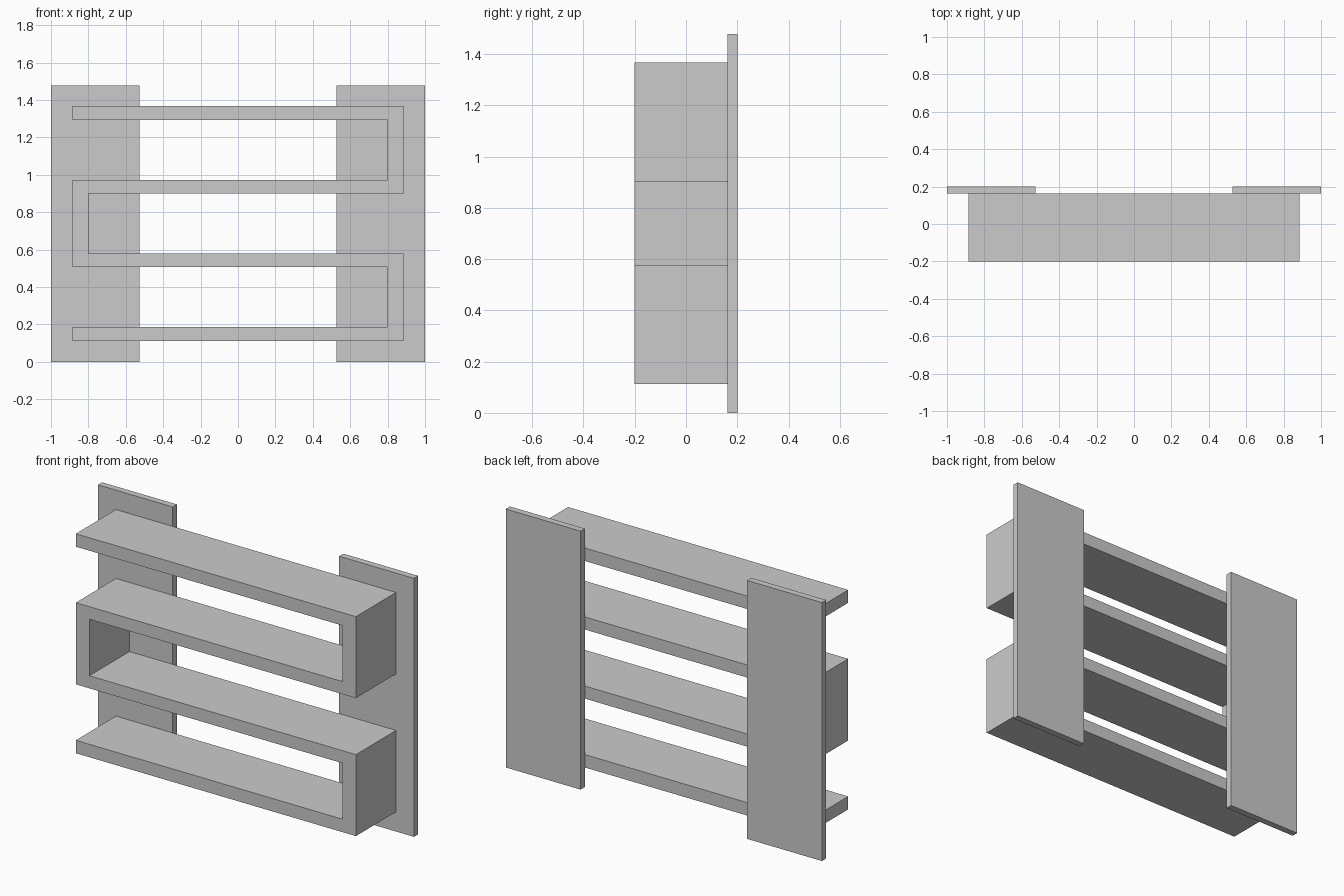
import bpy
import bmesh

if "Cube" in bpy.data.objects:
    bpy.data.objects.remove(bpy.data.objects["Cube"])

HEIGHT = 1.478


def extrude_profile(name, outline, y0, y1):
    """Make a solid from an x-z outline, extruded from y0 to y1."""
    bm = bmesh.new()
    face = bm.faces.new([bm.verts.new((x, y0, z)) for x, z in outline])
    result = bmesh.ops.extrude_face_region(bm, geom=[face])
    verts = [g for g in result["geom"] if isinstance(g, bmesh.types.BMVert)]
    bmesh.ops.translate(bm, verts=verts, vec=(0, y1 - y0, 0))
    bmesh.ops.recalc_face_normals(bm, faces=bm.faces)
    mesh = bpy.data.meshes.new(name)
    bm.to_mesh(mesh)
    bm.free()
    obj = bpy.data.objects.new(name, mesh)
    bpy.context.collection.objects.link(obj)
    return obj


# Two upright back panels
for side, name in ((-1, "left_back_panel"), (1, "right_back_panel")):
    a, b = side * 0.527, side * 1.0
    extrude_profile(name, [(a, 0), (b, 0), (b, HEIGHT), (a, HEIGHT)], 0.162, 0.2)

# Winding shelf: four boards joined by alternating end walls
OUT, IN = 0.886, 0.80
boards = [(0.112, 0.186), (0.506, 0.578), (0.901, 0.973), (1.293, 1.367)]
(b0, t0), (b1, t1), (b2, t2), (b3, t3) = boards
winding = [
    (-OUT, b0), (OUT, b0), (OUT, t1), (-IN, t1), (-IN, b2), (OUT, b2),
    (OUT, t3), (-OUT, t3), (-OUT, b3), (IN, b3), (IN, t2), (-OUT, t2),
    (-OUT, b1), (IN, b1), (IN, t0), (-OUT, t0),
]
extrude_profile("winding_shelf", winding, -0.2, 0.162)
